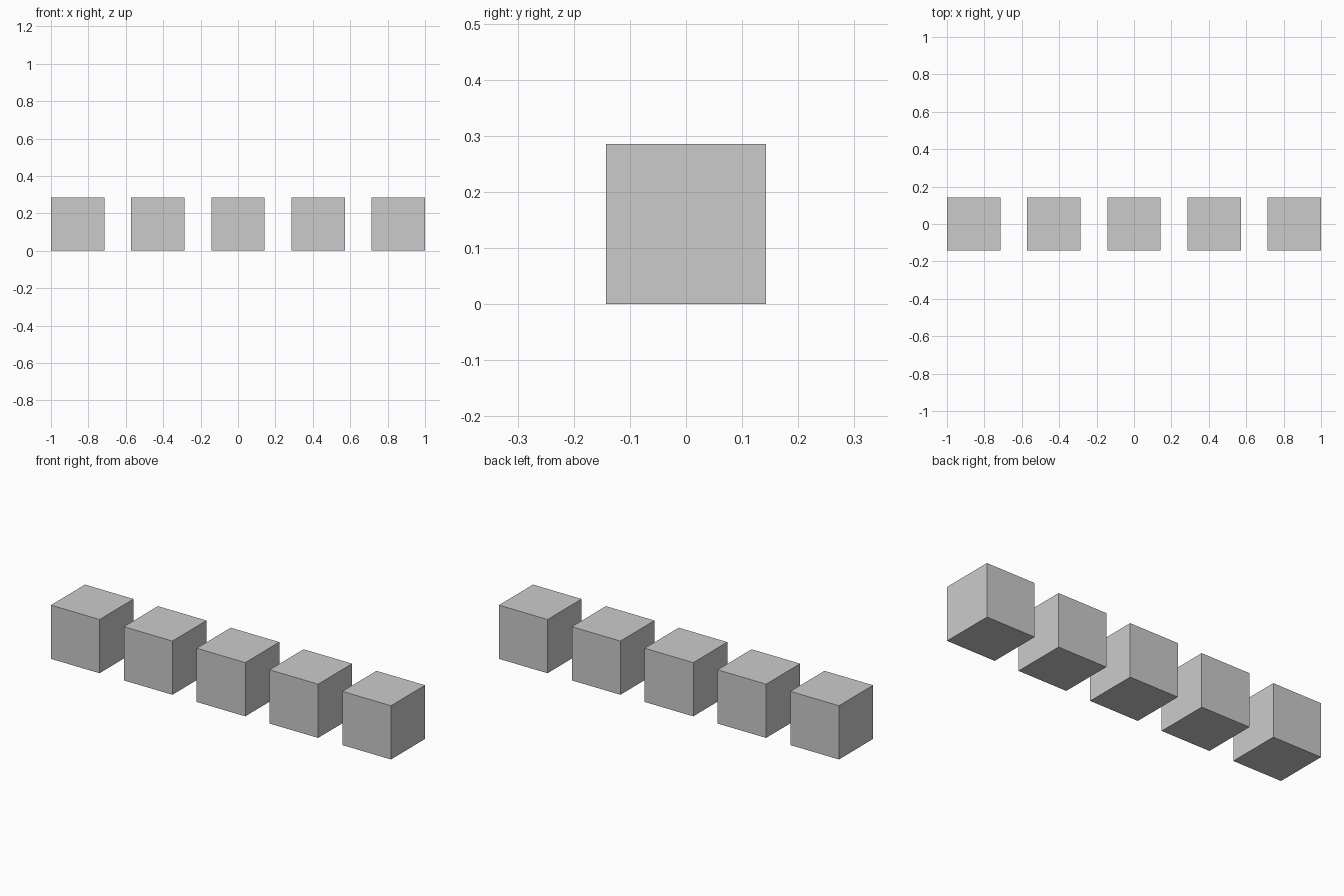
import bpy

if "Cube" in bpy.data.objects:
    bpy.data.objects.remove(bpy.data.objects["Cube"])

COUNT = 5
SIZE = 2 / 7          # cube edge
PITCH = 1.5 * SIZE    # centre spacing: gap is half a cube

# Row of identical cubes standing on the ground
for i in range(COUNT):
    x = (i - (COUNT - 1) / 2) * PITCH
    bpy.ops.mesh.primitive_cube_add(size=SIZE, location=(x, 0, SIZE / 2))
    bpy.context.object.name = f"cube_{i + 1}"
